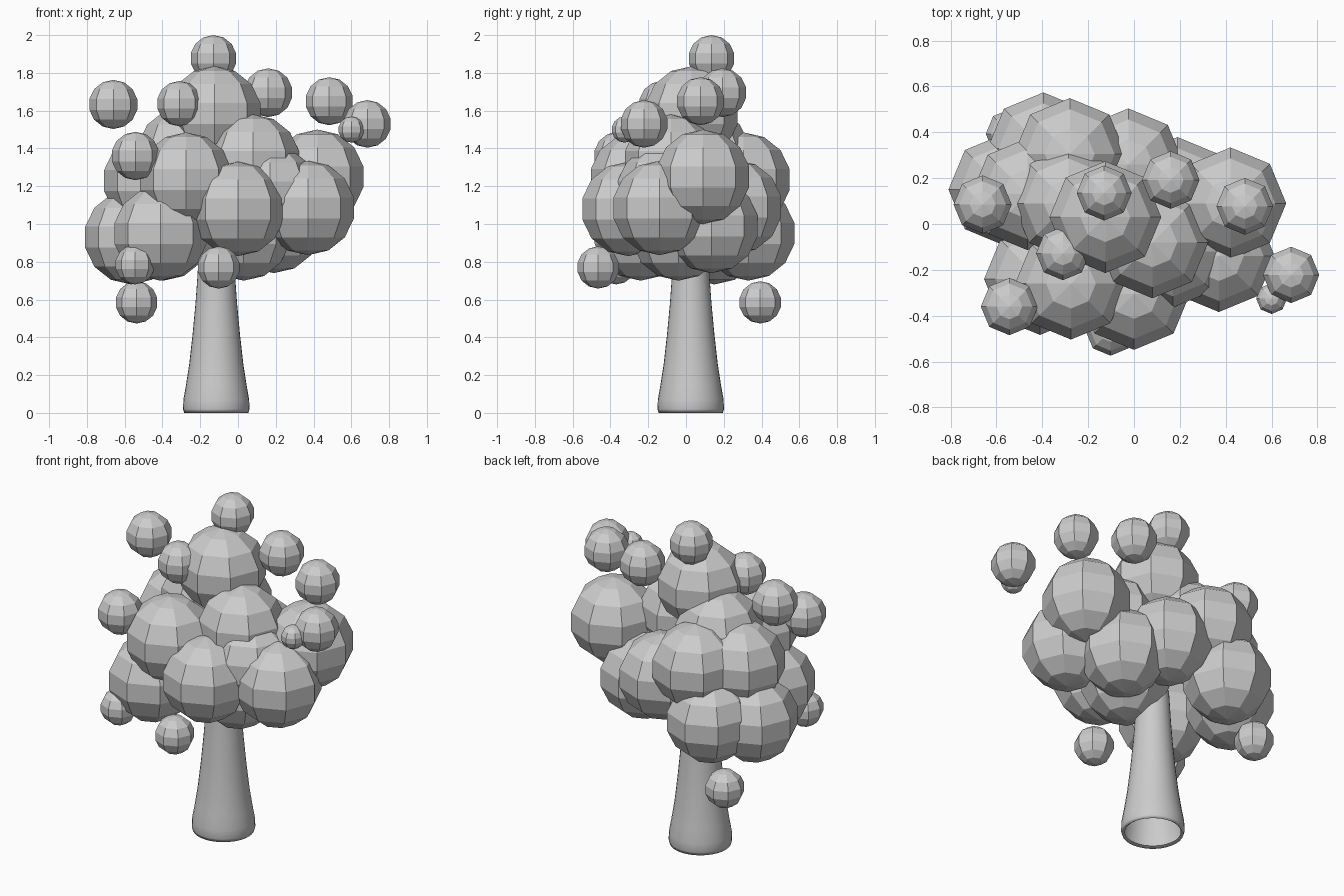
import bpy, bmesh, math

SEGMENTS, RINGS = 8, 7


def ball(name, x, y, z, r):
    bm = bmesh.new()
    bmesh.ops.create_uvsphere(bm, u_segments=SEGMENTS, v_segments=RINGS, radius=r)
    me = bpy.data.meshes.new(name)
    bm.to_mesh(me)
    bm.free()
    ob = bpy.data.objects.new(name, me)
    ob.location = (x, y, z)
    bpy.context.collection.objects.link(ob)


# Trunk: smooth tapered tube, open underneath
profile = [(0.155, 0.01), (0.17, 0.0), (0.176, 0.02), (0.174, 0.07), (0.16, 0.15),
           (0.143, 0.26), (0.125, 0.42), (0.11, 0.58), (0.10, 0.72), (0.09, 0.90)]
N = 32
verts = [(r * math.cos(2 * math.pi * i / N), r * math.sin(2 * math.pi * i / N), z)
         for r, z in profile for i in range(N)]
faces = [(k * N + i, k * N + (i + 1) % N, (k + 1) * N + (i + 1) % N, (k + 1) * N + i)
         for k in range(len(profile) - 1) for i in range(N)]
me = bpy.data.meshes.new("trunk")
me.from_pydata(verts, [], faces)
me.shade_smooth()
trunk = bpy.data.objects.new("trunk", me)
trunk.location = (-0.115, 0.025, 0)
bpy.context.collection.objects.link(trunk)

# Crown: large overlapping faceted balls (x, y, z), one radius
crown = [
    (-0.125, 0.03, 1.585), (-0.285, 0.09, 1.37), (0.08, -0.08, 1.33),
    (0.42, 0.09, 1.25), (-0.275, -0.26, 1.235), (-0.28, 0.305, 1.235),
    (-0.465, 0.13, 1.23), (0.17, -0.12, 1.17), (0.0, -0.305, 1.08),
    (0.37, -0.14, 1.085), (-0.025, 0.26, 1.09), (0.19, 0.135, 0.99),
    (-0.41, -0.24, 0.95), (-0.565, 0.15, 0.93), (-0.395, 0.33, 0.95),
    (0.03, -0.04, 0.95),
]
for i, p in enumerate(crown):
    ball(f"crown_ball_{i + 1}", *p, 0.25)

# Small loose balls around the crown
small = [
    (-0.13, 0.135, 1.877, 0.123), (-0.66, 0.085, 1.633, 0.13), (-0.31, -0.128, 1.637, 0.12),
    (0.16, 0.192, 1.695, 0.129), (0.483, 0.077, 1.65, 0.127), (0.685, -0.222, 1.53, 0.126),
    (0.60, -0.325, 1.5, 0.069), (-0.543, -0.36, 1.36, 0.128), (-0.102, -0.465, 0.77, 0.112),
    (-0.545, -0.37, 0.785, 0.105), (-0.537, 0.393, 0.585, 0.112),
]
for i, p in enumerate(small):
    ball(f"small_ball_{i + 1}", *p)
